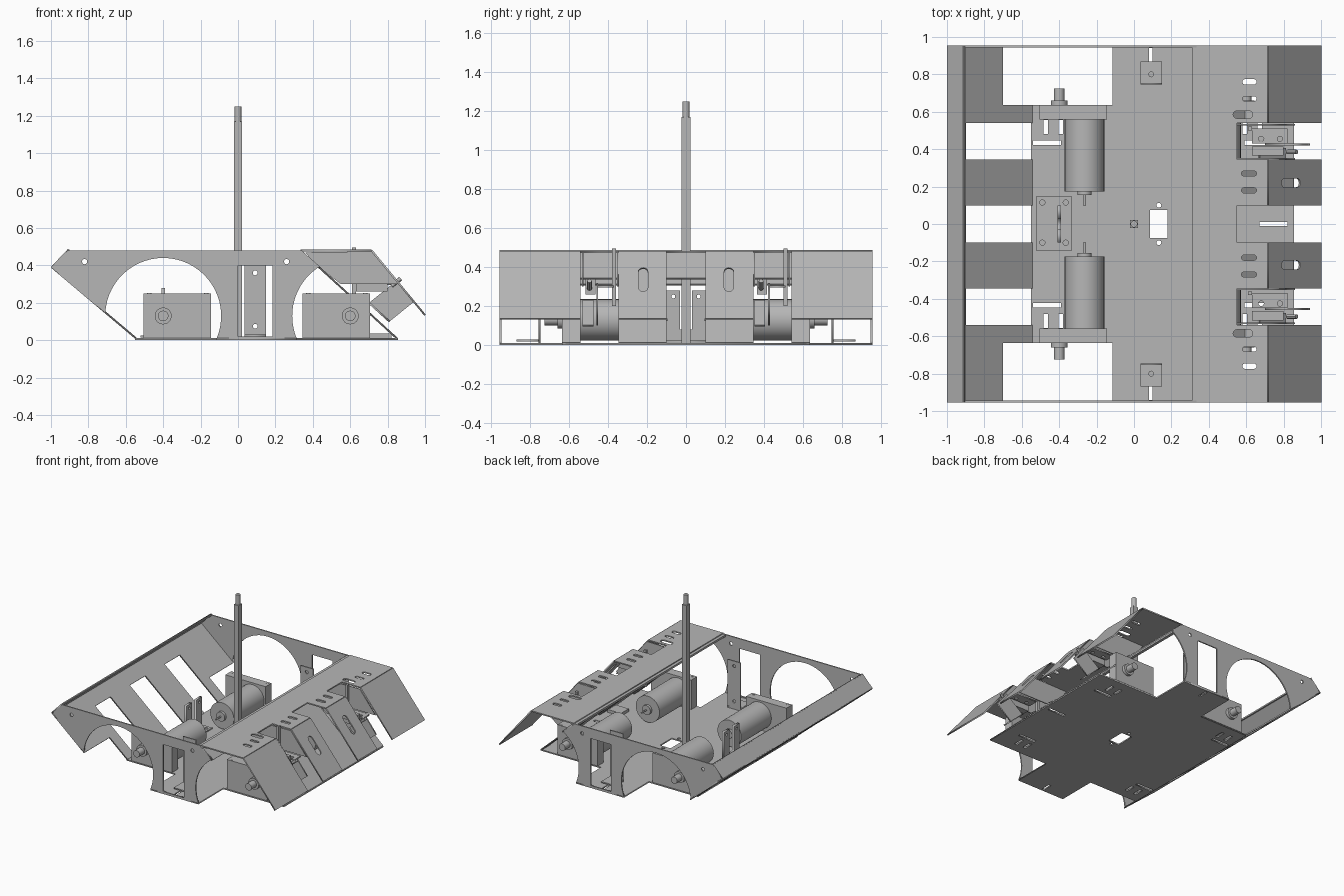
import bpy, bmesh, math
from mathutils import Matrix, Vector

cube = bpy.data.objects.get("Cube")
if cube:
    bpy.data.objects.remove(cube, do_unlink=True)

GREY = (0.47, 0.47, 0.47, 1)
metal = bpy.data.materials.new("plain grey metal")
metal.use_nodes = True
metal.diffuse_color = GREY
metal.node_tree.nodes["Principled BSDF"].inputs["Base Color"].default_value = GREY
T = 0.01      # sheet thickness
W = 0.955     # half width of the chassis
X, Y, Z = Vector((1, 0, 0)), Vector((0, 1, 0)), Vector((0, 0, 1))


def finish(name, bm, smooth=False):
    bmesh.ops.remove_doubles(bm, verts=bm.verts, dist=1e-5)
    bmesh.ops.recalc_face_normals(bm, faces=bm.faces)
    mesh = bpy.data.meshes.new(name)
    bm.to_mesh(mesh)
    bm.free()
    mesh.materials.clear()
    mesh.materials.append(metal)
    ob = bpy.data.objects.new(name, mesh)
    bpy.context.scene.collection.objects.link(ob)
    if smooth:
        bpy.ops.object.select_all(action='DESELECT')
        ob.select_set(True)
        bpy.context.view_layer.objects.active = ob
        bpy.ops.object.shade_smooth_by_angle()
    return ob


def box(name, x0, x1, y0, y1, z0, z1):
    bm = bmesh.new()
    size = Matrix.Diagonal((x1 - x0, abs(y1 - y0), z1 - z0, 1))
    mid = Matrix.Translation(((x0 + x1) / 2, (y0 + y1) / 2, (z0 + z1) / 2))
    bmesh.ops.create_cube(bm, size=1, matrix=mid @ size)
    return finish(name, bm)


def rod(name, a, b, r, sides=32):
    a, b = Vector(a), Vector(b)
    turn = (b - a).to_track_quat('Z', 'Y').to_matrix().to_4x4()
    bm = bmesh.new()
    bmesh.ops.create_cone(bm, cap_ends=True, segments=sides, radius1=r, radius2=r,
                          depth=(b - a).length, matrix=Matrix.Translation((a + b) / 2) @ turn)
    return finish(name, bm, True)


def sheet(name, outline, holes, origin, u, v, t=T):
    """Flat sheet with holes, drawn in the plane through origin along u and v."""
    cu = bpy.data.curves.new(name, 'CURVE')
    cu.dimensions, cu.fill_mode, cu.extrude = '2D', 'BOTH', t / 2
    for loop in [outline] + holes:
        sp = cu.splines.new('POLY')
        sp.points.add(len(loop) - 1)
        for p, (a, b) in zip(sp.points, loop):
            p.co = (a, b, 0, 1)
        sp.use_cyclic_u = True
    tmp = bpy.data.objects.new(name, cu)
    bpy.context.scene.collection.objects.link(tmp)
    mesh = tmp.evaluated_get(bpy.context.evaluated_depsgraph_get()).to_mesh()
    bm = bmesh.new()
    bm.from_mesh(mesh)
    bpy.data.objects.remove(tmp, do_unlink=True)
    u, v = Vector(u).normalized(), Vector(v).normalized()
    frame = Matrix((u, v, u.cross(v))).transposed().to_4x4()
    bm.transform(Matrix.Translation(origin) @ frame)
    return finish(name, bm)


def arc(cx, cy, r, a0, a1, n=32):
    return [(cx + r * math.cos(math.radians(a0 + (a1 - a0) * i / n)),
             cy + r * math.sin(math.radians(a0 + (a1 - a0) * i / n))) for i in range(n + 1)]


def hole(cx, cy, r):
    return arc(cx, cy, r, 0, 337.5, 15)


def rect(a0, a1, b0, b1):
    return [(a0, b0), (a1, b0), (a1, b1), (a0, b1)]


def slot(a0, a1, b, r):
    """Rounded slot running along the first axis."""
    return arc(a1 - r, b, r, -90, 90, 8) + arc(a0 + r, b, r, 90, 270, 8)


def swap(loop):
    return [(b, a) for a, b in loop]


def comb(steps):
    """Symmetric panel outline: steps are (outer, inner, depth) from the rim to the middle."""
    half = [p for o, i, d in steps for p in ((o, d), (i, d))]
    half = [p for p in half if p[0] > 0]
    return [(-W, 0), (W, 0)] + half + [(-a, d) for a, d in reversed(half)]


# Base plate, widening between the wheel openings
bx0, bx1, wx0, wx1, by = -0.55, 0.855, -0.114, 0.314, 0.635
edge = [(bx0, by), (wx0, by), (wx0, W), (wx1, W), (wx1, by), (bx1, by)]
base_holes = [rect(0.085, 0.18, -0.075, 0.075), rect(0.67, 0.82, -0.012, 0.012),
              hole(0.133, 0.1, 0.013), hole(0.133, -0.1, 0.013)]
for s in (-1, 1):
    base_holes.append(rect(0.08, 0.1, s * 0.86, s * 0.94))
    for flip in (False, True):
        for a, b, c, d in ((-0.54, -0.39, 0.422, 0.447), (-0.485, -0.46, 0.48, 0.557),
                           (-0.405, -0.38, 0.48, 0.557)):
            if flip:
                a, b = 0.2 - b, 0.2 - a
            base_holes.append(rect(a, b, s * c, s * d))
sheet("base_plate", edge + [(a, -b) for a, b in reversed(edge)], base_holes,
      (0, 0, 0.006), X, Y)

# Side plates with wheel arches, a window and mounting holes
side = ([(-1, 0.39), (-0.91, 0.48), (0.34, 0.48)] + arc(0.6, 0.13, 0.31, 121.6, 202.8)
        + arc(-0.4, 0.13, 0.31, -22.8, 177))
for s, label in ((-1, "front"), (1, "back")):
    sheet(label + "_side_plate", side,
          [rect(0, 0.185, 0.02, 0.4), hole(-0.82, 0.42, 0.014), hole(0.26, 0.42, 0.014)],
          (0, s * (W - T / 2), 0), X, Z)
    # Angle bracket behind the window
    sheet(label + "_bracket_upright", rect(0.035, 0.15, 0.012, 0.4),
          [hole(0.092, 0.36, 0.013), hole(0.092, 0.075, 0.013)], (0, s * 0.75, 0), X, Z)
    sheet(label + "_bracket_foot", rect(0.035, 0.15, 0.745, 0.87), [hole(0.092, 0.8, 0.013)],
          (0, 0, 0.025), X, s * Y)

# Slotted ramp and turned-in lip on the right
sheet("right_ramp", comb([(W, by, 0.38), (by, 0.54, 0.589), (0.54, 0.345, 0.124),
                          (0.345, 0.1, 0.589), (0.1, 0, 0.124)]), [],
      (-0.995, 0, 0.39), Y, (0.45, 0, -0.38))
sheet("right_lip", rect(-W, W, 0, 0.131), [], (-0.995, 0, 0.39), Y, (0.09, 0, 0.095))
box("right_lip_edge", -0.913, -0.9, -W, W, 0.472, 0.484)

# Inner ramp on the left, under the hood
sheet("left_ramp", comb([(W, by, 0.13), (by, 0.54, 0.69), (0.54, 0.345, 0.2),
                         (0.345, 0.1, 0.69), (0.1, 0, 0.2)]), [],
      (0.34, 0, 0.475), Y, (0.515, 0, -0.47))
box("hood_joint", 0.31, 0.333, -W, W, 0.462, 0.478)

# Hood top with adjustment slots, then its sloping flaps
hood_slots = []
for s in (-1, 1):
    for y, a, b, r in ((0.76, 0.58, 0.655, 0.015), (0.67, 0.58, 0.655, 0.013),
                       (0.585, 0.53, 0.635, 0.02), (0.27, 0.575, 0.655, 0.014),
                       (0.18, 0.575, 0.655, 0.014)):
        hood_slots.append(swap(slot(a - 0.335, b - 0.335, s * y, r)))
sheet("hood_top", comb([(W, 0.54, 0.38), (0.54, 0.345, 0.215), (0.345, 0.1, 0.38),
                        (0.1, 0, 0.215)]), hood_slots, (0.335, 0, 0.479), Y, X)
for s in (-1, 1):
    for label, a, b, cuts in (("outer", 0.54, W, []),
                              ("inner", 0.1, 0.345, [swap(slot(0.11, 0.267, 0.22, 0.024))])):
        sheet(label + "_hood_flap", rect(a, b, 0, 0.447), cuts, (0.715, 0, 0.479),
              s * Y, (0.285, 0, -0.345))
    box("ramp_hinge", 0.7, 0.82, s * 0.22 - 0.05, s * 0.22 + 0.05, 0.012, 0.035)

# Sensor mounts in the two hood gaps
for y in (-0.535, 0.345):
    for dy in (0.005, 0.185):
        sheet("hood_gusset", [(0.36, 0.47), (0.72, 0.475), (0.86, 0.3), (0.55, 0.3), (0.42, 0.4)],
              [], (0, y + dy, 0), X, Z, 0.008)
    arm = [(0.7, 0.2), (0.85, 0.32), (0.94, 0.205), (0.81, 0.1)]
    sheet("sensor_arm", arm, [], (0, y + 0.08, 0), X, Z)
    sheet("sensor_plate", rect(0, 0.055, 0, 0.19), [], (0.81, y + 0.005, 0.1), Y, (-0.11, 0, 0.1))
    sheet("sensor_shelf", rect(0.63, 0.82, y + 0.085, y + 0.165),
          [hole(0.68, y + 0.11, 0.014), hole(0.78, y + 0.11, 0.014)], (0, 0, 0.3), X, Y)
    box("sensor_body", 0.63, 0.8, y + 0.02, y + 0.07, 0.26, 0.34)
    box("sensor_tab", 0.61, 0.63, y + 0.155, y + 0.175, 0.2, 0.495)
    rod("sensor_pin", (0.82, y + 0.04, 0.29), (0.87, y + 0.04, 0.33), 0.012, 12)

# Four drive motors with gear blocks and axles
for s in (-1, 1):
    for wheel, motor, x0, x1 in ((-0.4, -0.265, -0.505, -0.145), (0.6, 0.465, 0.345, 0.705)):
        def along_y(name, x, y0, y1, r):
            rod(name, (x, s * y0, 0.13), (x, s * y1, 0.13), r)
        box("gear_block", x0, x1, s * 0.56, s * by, 0.012, 0.25)
        for hx in (x0 + 0.03, x1 - 0.025):
            rod("block_screw", (hx, s * 0.62, 0.24), (hx, s * 0.62, 0.252), 0.012, 12)
        along_y("motor_can", motor, 0.175, 0.56, 0.106)
        along_y("motor_cap", motor, 0.155, 0.18, 0.038)
        along_y("motor_shaft", motor, 0.095, 0.16, 0.006)
        along_y("axle_boss", wheel, 0.63, 0.66, 0.045)
        along_y("axle", wheel, 0.65, 0.725, 0.028)

# Forked mount on the base
sheet("fork_foot", rect(-0.52, -0.335, -0.145, 0.15),
      [hole(x, y, 0.014) for x in (-0.49, -0.365) for y in (-0.1, 0.115)], (0, 0, 0.02), X, Y)
fork = [(-0.1, 0.015), (0.1, 0.015), (0.1, 0.28), (0.03, 0.28), (0.03, 0.08),
        (-0.03, 0.08), (-0.03, 0.28), (-0.1, 0.28)]
sheet("fork_upright", fork, [hole(0.065, 0.25, 0.01), hole(-0.065, 0.25, 0.01)],
      (-0.4, 0, 0), Y, Z, 0.02)

# Central mast
box("mast", -0.022, 0.022, -0.022, 0.022, 0.005, 1.17)
rod("mast_tip", (0, 0, 1.17), (0, 0, 1.25), 0.018)
